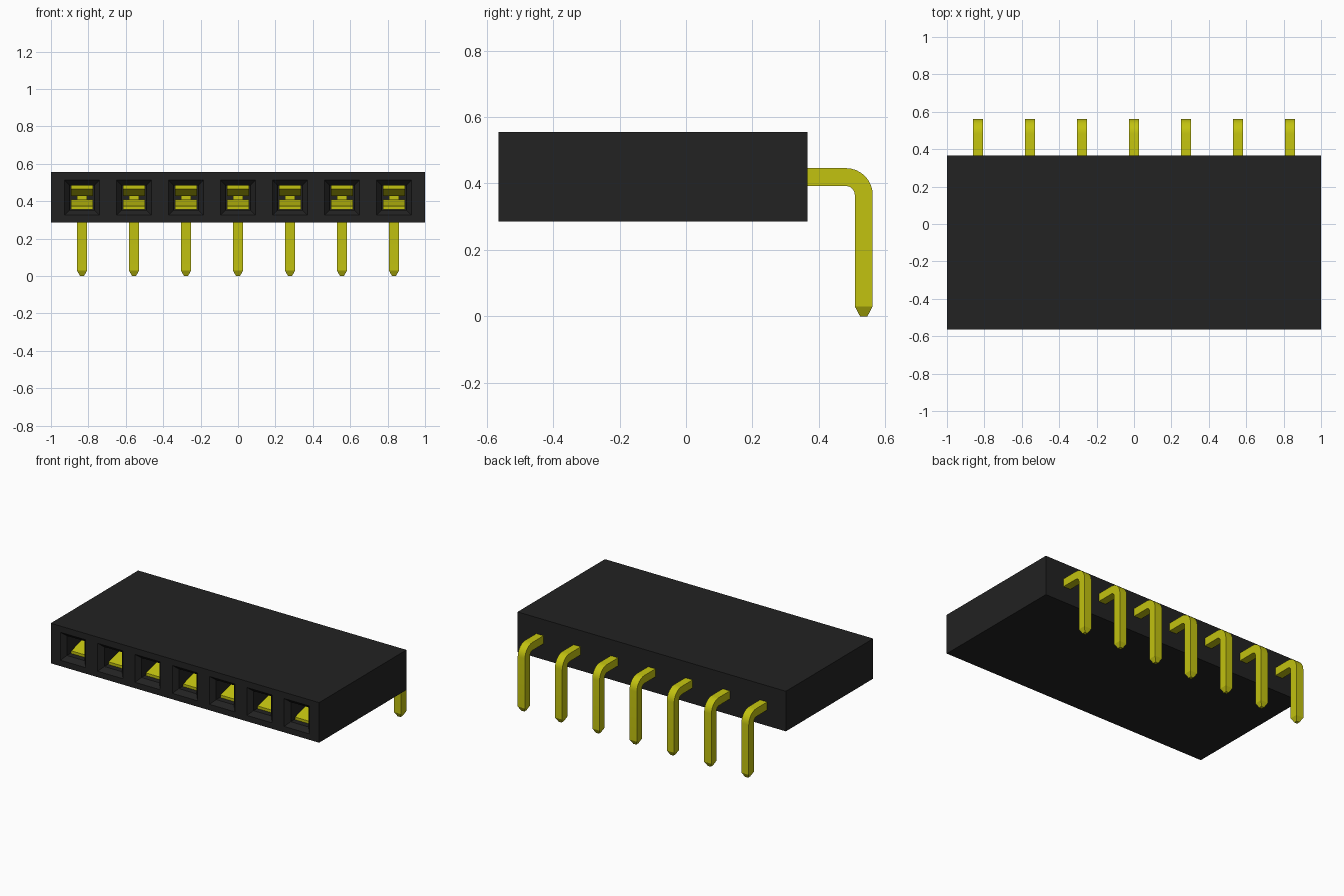
import bpy, bmesh, math
from mathutils import Vector

cube = bpy.data.objects.get("Cube")
if cube:
    bpy.data.objects.remove(cube, do_unlink=True)

FRONT, BACK, BOTTOM, TOP = -0.565, 0.365, 0.285, 0.555
MID = 0.419                      # height of the contact row
PINS = [0.278 * (i - 3) for i in range(7)]
HALF = 0.027                     # half thickness of a pin


def material(name, color):
    mat = bpy.data.materials.new(name)
    mat.use_nodes = True
    mat.diffuse_color = color
    mat.node_tree.nodes["Principled BSDF"].inputs["Base Color"].default_value = color
    return mat


def finish(name, bm, mat):
    bmesh.ops.recalc_face_normals(bm, faces=bm.faces)
    mesh = bpy.data.meshes.new(name)
    bm.to_mesh(mesh)
    bm.free()
    mesh.materials.append(mat)
    obj = bpy.data.objects.new(name, mesh)
    bpy.context.collection.objects.link(obj)
    return obj


def sweep(bm, x, stations):
    """Rectangular bar through (y, z, normal angle, half width, half thickness)."""
    last = None
    for y, z, a, hw, ht in stations:
        dy, dz = math.cos(a) * ht, math.sin(a) * ht
        ring = [bm.verts.new((x + sx * hw, y + s * dy, z + s * dz))
                for sx, s in ((-1, -1), (1, -1), (1, 1), (-1, 1))]
        if last:
            for i in range(4):
                j = (i + 1) % 4
                bm.faces.new((last[i], last[j], ring[j], ring[i]))
        else:
            bm.faces.new(ring)
        last = ring
    bm.faces.new(last[::-1])


black = material("black plastic", (0.016, 0.016, 0.016, 1))
gold = material("yellow metal", (0.54, 0.54, 0.005, 1))

# Housing: a block with a row of funnel-mouthed sockets sunk into the front
bm = bmesh.new()
bmesh.ops.create_cube(bm, size=1)
for v in bm.verts:
    v.co = Vector((v.co.x * 2, FRONT if v.co.y < 0 else BACK,
                   BOTTOM if v.co.z < 0 else TOP))
MOUTH = 0.094
cuts = [((x + s * MOUTH, 0, 0), (1, 0, 0)) for x in PINS for s in (-1, 1)]
cuts += [((0, 0, MID + s * MOUTH), (0, 0, 1)) for s in (-1, 1)]
for co, no in cuts:
    bmesh.ops.bisect_plane(bm, geom=bm.verts[:] + bm.edges[:] + bm.faces[:],
                           plane_co=co, plane_no=no)
bm.normal_update()


def is_mouth(f):
    c = f.calc_center_median()
    return (f.normal.y < -0.9 and abs(c.z - MID) < 0.03
            and any(abs(c.x - x) < 0.03 for x in PINS))


mouths = [f for f in bm.faces if is_mouth(f)]
bmesh.ops.inset_individual(bm, faces=mouths, thickness=0.028, depth=-0.03,
                           use_even_offset=True)
bmesh.ops.inset_individual(bm, faces=mouths, thickness=0.001, depth=-0.6,
                           use_even_offset=True)
finish("housing", bm, black)

# Pins: straight stem, rounded right-angle bend, vertical leg, tapered tip
BEND = 0.053
bend_y, bend_z = 0.535 - BEND, MID - BEND
pin = [(-0.04, MID, math.pi / 2, HALF, HALF)]
for i in range(9):
    a = math.pi / 2 * (1 - i / 8)
    pin.append((bend_y + BEND * math.cos(a), bend_z + BEND * math.sin(a), a, HALF, HALF))
pin += [(0.535, 0.03, 0, HALF, HALF), (0.535, 0, 0, 0.011, 0.011)]

# Contact springs: leaves that pinch together behind a flared entrance
leaf = [(-0.50, 0.055), (-0.36, 0.019), (-0.31, 0.019), (-0.12, 0.045), (0.0, 0.032)]

for n, x in enumerate(PINS, 1):
    bm = bmesh.new()
    sweep(bm, x, pin)
    obj = finish(f"pin_{n}", bm, gold)
    bpy.ops.object.select_all(action="DESELECT")
    obj.select_set(True)
    bpy.context.view_layer.objects.active = obj
    bpy.ops.object.shade_smooth_by_angle(angle=math.radians(25))

    bm = bmesh.new()
    for side in (1, -1):
        sweep(bm, x, [(y, MID + side * z, math.pi / 2, 0.059, 0.009) for y, z in leaf])
    finish(f"contact_spring_{n}", bm, gold)
